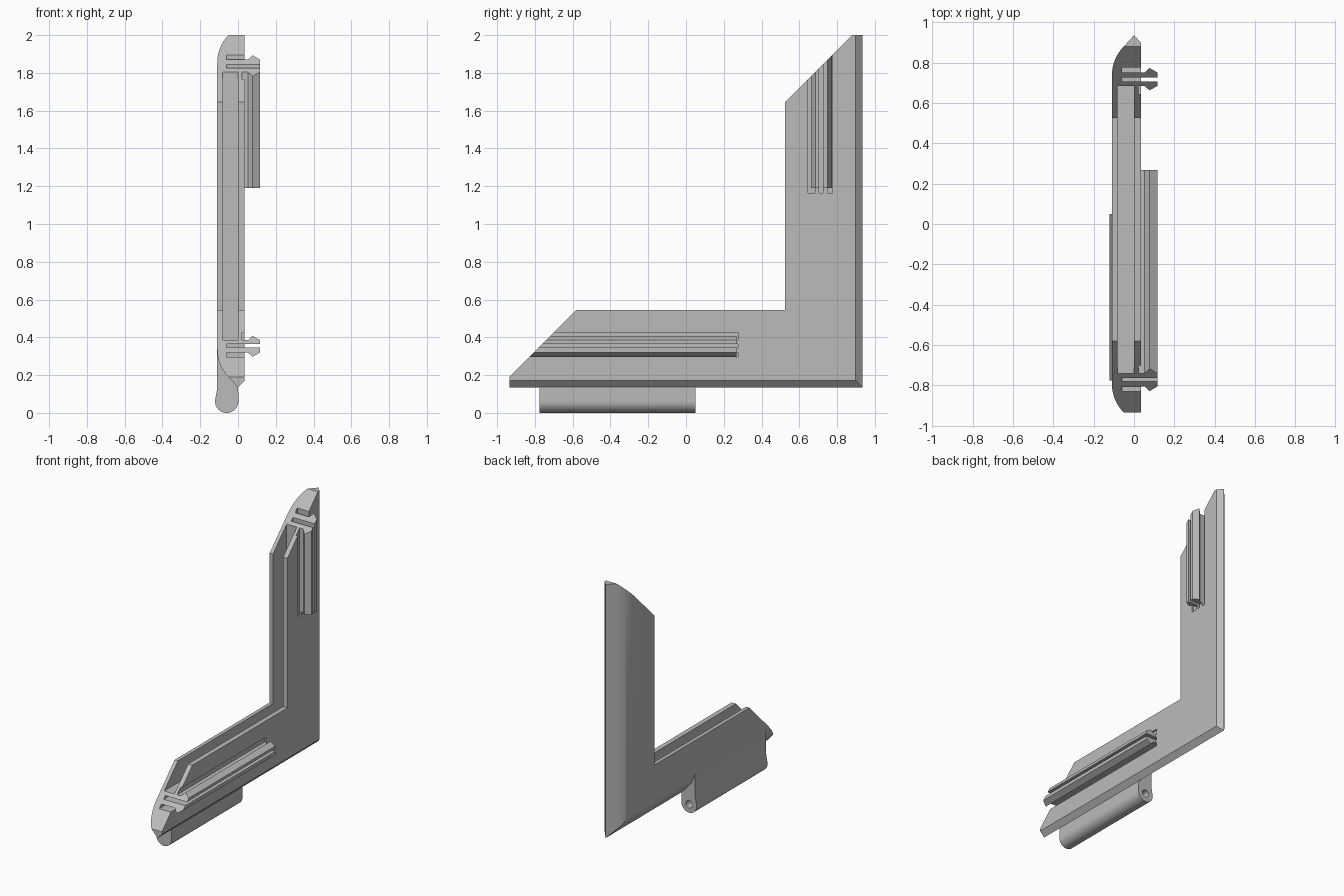
import bpy, bmesh, math

cube = bpy.data.objects.get("Cube")
if cube:
    bpy.data.objects.remove(cube)

grey = bpy.data.materials.new("plain_grey")
grey.use_nodes = True
colour = (0.5, 0.5, 0.5, 1)
grey.diffuse_color = colour
grey.node_tree.nodes["Principled BSDF"].inputs["Base Color"].default_value = colour

BASE, BACK, TOP, TIP = 0.135, 0.935, 2.0, 0.055


# Sections are (x, d) points, d being the depth from the outer edge of the frame
def lower_end(x, d, out=0):
    return (x, -BACK + max(0, d - TIP) - out, BASE + d)


def upper_end(x, d, out=0):
    return (x, BACK - d, TOP - max(0, d - TIP) + out)


def corner(x, d):
    return (x, BACK - d, BASE + d)


def loft(name, rings, caps):
    """Join matching rings of points and close both ends with the given caps."""
    bm = bmesh.new()
    rows = [[bm.verts.new(p) for p in ring] for ring in rings]
    n = len(rows[0])
    for a, b in zip(rows, rows[1:]):
        for i in range(n):
            j = (i + 1) % n
            bm.faces.new((a[i], a[j], b[j], b[i]))
    for row in (rows[0], rows[-1]):
        for cap in caps:
            bm.faces.new([row[i] for i in cap])
    bmesh.ops.recalc_face_normals(bm, faces=bm.faces)
    mesh = bpy.data.meshes.new(name)
    bm.to_mesh(mesh)
    bm.free()
    mesh.materials.append(grey)
    obj = bpy.data.objects.new(name, mesh)
    bpy.context.collection.objects.link(obj)
    return obj


def arm_strip(name, section, upper, stop, out=0):
    """A bar along one arm, from its slanted end to the stop position."""
    if upper:
        rings = [[upper_end(x, d, out) for x, d in section],
                 [(x, BACK - d, stop) for x, d in section]]
    else:
        rings = [[lower_end(x, d, out) for x, d in section],
                 [(x, stop, BASE + d) for x, d in section]]
    return loft(name, rings, [range(len(section))])


def cut(obj, cutter):
    cutter.hide_render = True
    mod = obj.modifiers.new("cut", "BOOLEAN")
    mod.operation, mod.solver, mod.object = "DIFFERENCE", "EXACT", cutter
    bpy.context.view_layer.objects.active = obj
    bpy.ops.object.modifier_apply(modifier=mod.name)
    bpy.data.objects.remove(cutter)


def smooth(obj):
    bpy.ops.object.select_all(action="DESELECT")
    obj.select_set(True)
    bpy.context.view_layer.objects.active = obj
    bpy.ops.object.shade_smooth_by_angle(angle=math.radians(30))


# Mitred frame with a rounded back, a pointed rim and a panel channel
side, rear = 0.035, -0.11
round_back = []
for i in range(9):
    t = i / 8
    round_back.append(((1 - t) ** 2 * rear + 2 * t * (1 - t) * rear + t * t * -0.05,
                       (1 - t) ** 2 * 0.205 + 2 * t * (1 - t) * 0.115 + t * t * TIP))
section = [(0, 0), (side, 0.037), (side, TIP), (side, 0.41), (0, 0.41), (0, 0.25),
           (-0.083, 0.25), (-0.083, 0.41), (rear, 0.41)] + round_back
last = len(section) - 1
frame = loft("corner_frame",
             [[f(x, d) for x, d in section] for f in (lower_end, corner, upper_end)],
             [[0, 1, 2, last], range(2, last + 1)])

# Relief slits and clip hooks on both arms
slits = [(-0.06, 0.16, 0.185), (-0.06, 0.21, 0.23), (0.022, 0.25, 0.29)]
for arm, upper, slit_stop, hook_stop in (("lower", False, 0.275, 0.268),
                                         ("upper", True, 1.165, 1.19)):
    for x, d0, d1 in slits:
        box = [(x, d0), (0.06, d0), (0.06, d1), (x, d1)]
        cut(frame, arm_strip("slit_cutter", box, upper, slit_stop, out=0.05))
    for place, inner, outer, way in (("outer", 0.21, 0.185, -1),
                                     ("inner", 0.23, 0.25, 1)):
        hook = [(side, inner), (0.117, inner), (0.117, outer),
                (0.077, outer + way * 0.023), (0.052, outer), (side, outer)]
        arm_strip(f"{arm}_{place}_hook", hook, upper, hook_stop)
smooth(frame)

# Hinge knuckle under the lower arm, with a blind pin hole
cx, cz, r = -0.06, 0.062, 0.062
knuckle_section = [(-0.09, 0.34), (rear, 0.34), (rear, 0.13)]
for i in range(25):
    a = math.pi * (1 + i / 24)
    knuckle_section.append((cx + r * math.cos(a), cz + r * math.sin(a)))
knuckle_section += [(0, 0.2)]
knuckle = loft("hinge_knuckle",
               [[(x, y, z) for x, z in knuckle_section] for y in (-0.775, 0.05)],
               [range(len(knuckle_section))])
circle = [(cx + 0.027 * math.cos(i * math.pi / 12), cz + 0.027 * math.sin(i * math.pi / 12))
          for i in range(24)]
cut(knuckle, loft("pin_cutter", [[(x, y, z) for x, z in circle] for y in (-0.6, 0.1)],
                  [range(24)]))
smooth(knuckle)
